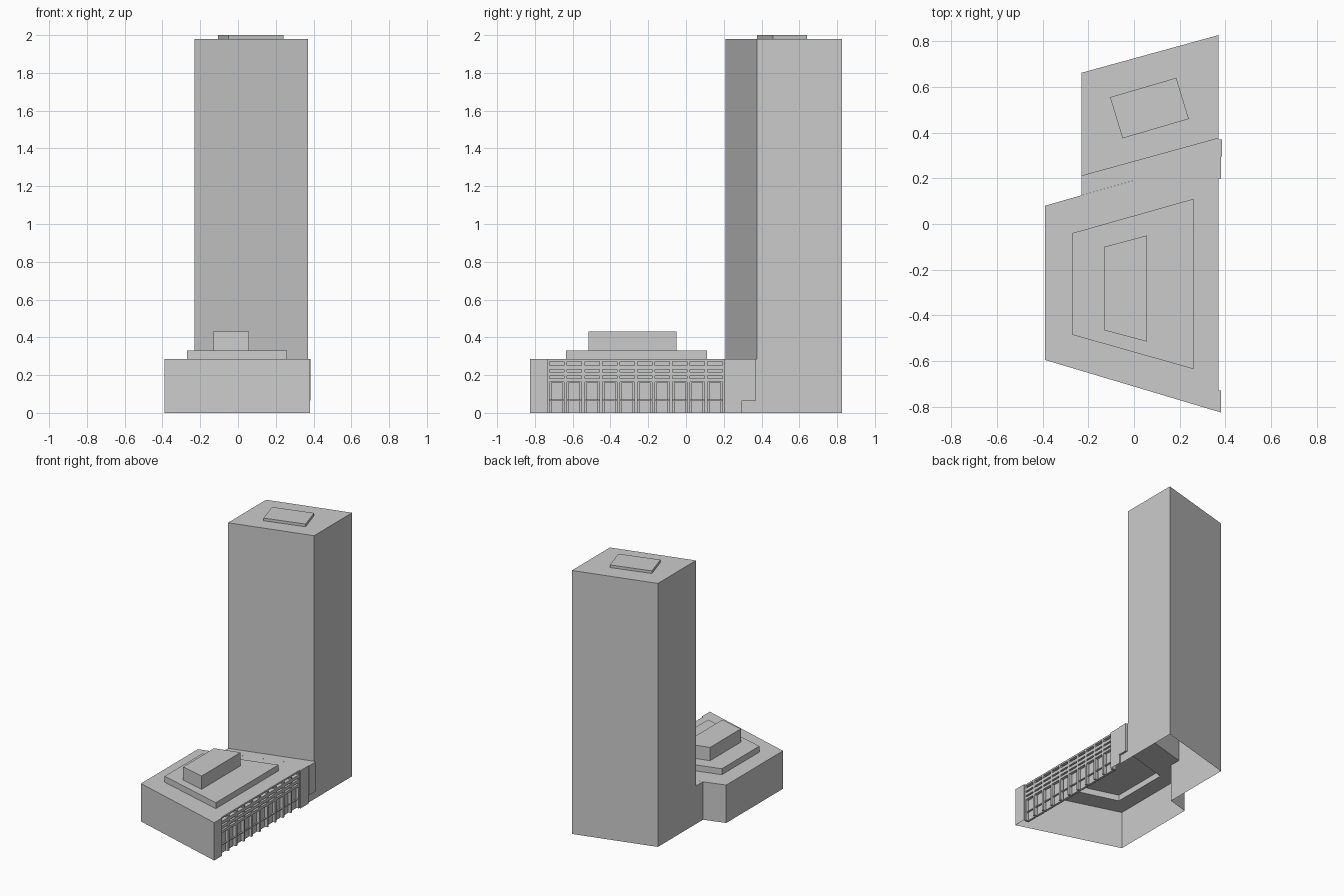
import bpy, bmesh

if "Cube" in bpy.data.objects:
    bpy.data.objects.remove(bpy.data.objects["Cube"])

ROOF = 0.285


def shell(name, walls=(), faces=()):
    """Open strips of wall (counter-clockwise paths) plus flat caps."""
    bm = bmesh.new()
    for path, z0, z1 in walls:
        for (ax, ay), (bx, by) in zip(path, path[1:]):
            bm.faces.new([bm.verts.new(p) for p in
                          ((ax, ay, z0), (bx, by, z0), (bx, by, z1), (ax, ay, z1))])
    for pts, z in faces:
        bm.faces.new([bm.verts.new((x, y, z)) for x, y in pts])
    bmesh.ops.remove_doubles(bm, verts=bm.verts, dist=0.0001)
    me = bpy.data.meshes.new(name)
    bm.to_mesh(me)
    bm.free()
    ob = bpy.data.objects.new(name, me)
    bpy.context.collection.objects.link(ob)
    return ob


def prism(name, pts, z0, z1):
    return shell(name, [(pts + pts[:1], z0, z1)], [(pts, z1)])


def box(name, x0, x1, y0, y1, z0, z1):
    pts = [(x0, y0), (x1, y0), (x1, y1), (x0, y1)]
    return shell(name, [(pts + pts[:1], z0, z1)], [(pts, z1), (pts[::-1], z0)])


# tower: three walls to the ground, front wall stops at the podium roof
tower = [(0.37, 0.375), (0.37, 0.827), (-0.23, 0.662), (-0.23, 0.21)]
shell("tower", [(tower, 0, 1.98), ([tower[3], tower[0]], ROOF, 1.98)], [(tower, 1.98)])
prism("tower_plant_room",
      [(-0.05, 0.375), (0.24, 0.46), (0.185, 0.64), (-0.105, 0.555)], 1.98, 2.0)

# podium: open underneath, with a recess up into the first roof tier
outer = [(-0.39, 0.08), (-0.39, -0.595), (0.37, -0.822), (0.37, 0.297)]
tier = [(-0.27, -0.04), (-0.27, -0.485), (0.26, -0.635), (0.26, 0.11)]
walls = [(-0.23, 0.21), (-0.23, 0.126), (-0.39, 0.08), (-0.39, -0.595), (0.38, -0.825),
         (0.38, -0.73), (0.34, -0.73), (0.34, 0.2), (0.38, 0.2), (0.38, 0.297),
         (0.37, 0.297), (0.37, 0.375)]
ring = [([outer[i], outer[(i + 1) % 4], tier[(i + 1) % 4], tier[i]], ROOF) for i in range(4)]
extra = [([(-0.23, 0.126), (0.37, 0.297), (0.37, 0.375), (-0.23, 0.21)], ROOF),
         ([(0.37, -0.822), (0.38, -0.825), (0.38, -0.73), (0.37, -0.73)], ROOF),
         ([(0.37, 0.2), (0.38, 0.2), (0.38, 0.297), (0.37, 0.297)], ROOF)]
shell("podium", [(walls, 0, ROOF)], ring + extra)

# stepped roof tiers
prism("roof_tier", tier, ROOF, 0.33)
prism("roof_penthouse",
      [(-0.13, -0.1), (-0.13, -0.465), (0.057, -0.515), (0.057, -0.05)], 0.33, 0.43)

# street facade: piers, floor bands, and a frame in each ground level bay
BAYS, Y0, PITCH = 10, -0.73, 0.093
for i in range(BAYS + 1):
    y = Y0 + i * PITCH
    box("facade_pier", 0.335, 0.37, y - 0.008, y + 0.008, 0, ROOF - 0.001)
for z0, z1 in ((0.163, 0.182), (0.195, 0.217), (0.23, 0.252), (0.272, 0.284)):
    box("facade_band", 0.335, 0.37, Y0, Y0 + BAYS * PITCH, z0, z1)
for i in range(BAYS):
    y = Y0 + i * PITCH
    box("shop_window", 0.335, 0.352, y + 0.016, y + PITCH - 0.016, 0, 0.16)
    box("window_transom", 0.335, 0.362, y, y + PITCH, 0.063, 0.07)

# raised panel above the side entrance
box("entrance_panel", 0.36, 0.385, 0.295, 0.37, 0.065, ROOF)
